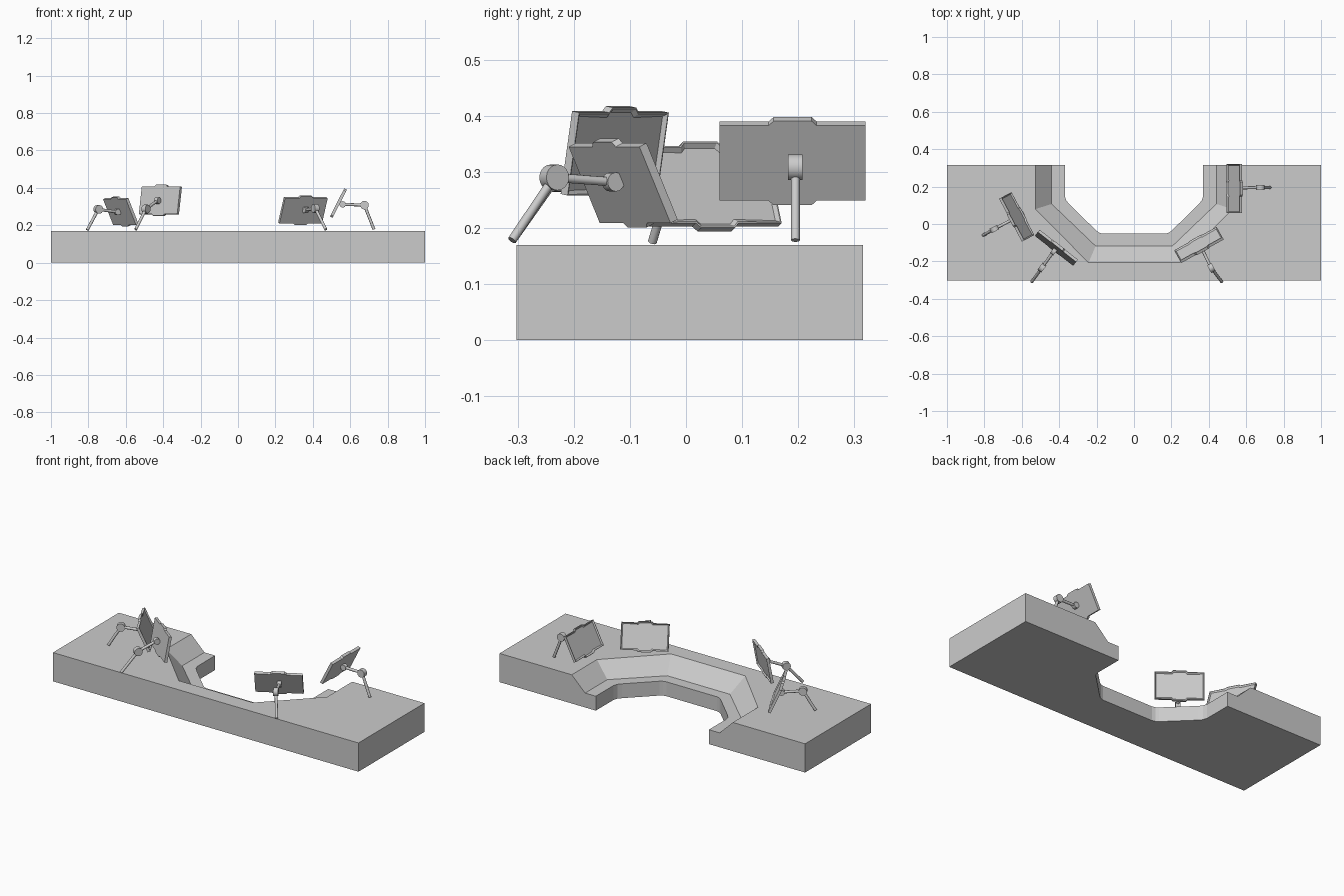
import bpy, bmesh
from math import sin, cos, radians
from mathutils import Vector, Matrix

if "Cube" in bpy.data.objects:
    bpy.data.objects.remove(bpy.data.objects["Cube"])


def make_object(name, bm):
    bmesh.ops.recalc_face_normals(bm, faces=bm.faces[:])
    me = bpy.data.meshes.new(name)
    bm.to_mesh(me)
    bm.free()
    ob = bpy.data.objects.new(name, me)
    bpy.context.collection.objects.link(ob)
    return ob


# Console desk: block with a stepped U-shaped cutout in its back side
TOP, LEDGE, BACK, FRONT = 0.17, 0.085, 0.315, -0.302


def mirrored(half):
    return half + [(-x, y) for x, y in reversed(half)]


rim = mirrored([(-0.527, BACK), (-0.527, 0.08), (-0.243, -0.207)])
slope_foot = mirrored([(-0.44, BACK), (-0.44, 0.107), (-0.205, -0.118)])
inner = mirrored([(-0.37, BACK), (-0.37, 0.15), (-0.362, 0.125), (-0.345, 0.105),
                  (-0.2, -0.037), (-0.185, -0.047), (-0.165, -0.052)])
block = [(1, BACK), (1, FRONT), (-1, FRONT), (-1, BACK)]

bm = bmesh.new()


def ring(points, z):
    return [bm.verts.new((x, y, z)) for x, y in points]


r, s = ring(rim, TOP), ring(slope_foot, LEDGE)
it, ib = ring(inner, LEDGE), ring(inner, 0)
bt, bb = ring(block, TOP), ring(block, 0)
bm.faces.new(r + bt)                      # desk top
bm.faces.new(s + it[::-1])                # lower ledge
bm.faces.new(ib + bb)                     # underside
for a, b in ((r, s), (it, ib), (bt, bb)):  # slope, knee wall, outer walls
    for i in range(len(a) - 1):
        bm.faces.new((a[i], a[i + 1], b[i + 1], b[i]))
bm.faces.new((bt[3], r[0], s[0], it[0], ib[0], bb[3]))      # left end
bm.faces.new((bt[0], r[-1], s[-1], it[-1], ib[-1], bb[0]))  # right end
make_object("console_desk", bm)


# Monitor panel: outline with top and bottom tabs, recessed screen on local +y
def panel(name, centre, yaw, tilt):
    w, h, t, tab = 0.13, 0.075, 0.008, 0.009
    top = [(-w, h), (-0.043, h), (-0.034, h + tab), (0.034, h + tab), (0.043, h), (w, h)]
    outline = top + [(-x, -z) for x, z in top]
    bm = bmesh.new()
    face = bm.faces.new([bm.verts.new((x, -t, z)) for x, z in outline])
    ext = bmesh.ops.extrude_face_region(bm, geom=[face])
    verts = [g for g in ext["geom"] if isinstance(g, bmesh.types.BMVert)]
    bmesh.ops.translate(bm, verts=verts, vec=(0, 2 * t, 0))
    bmesh.ops.recalc_face_normals(bm, faces=bm.faces[:])
    front = [f for f in bm.faces if f.normal.y > 0.9]
    bmesh.ops.inset_individual(bm, faces=front, thickness=0.003)
    bmesh.ops.inset_individual(bm, faces=front, thickness=0.008, depth=-0.007)
    ob = make_object(name, bm)
    ob.matrix_world = (Matrix.Translation(centre) @ Matrix.Rotation(radians(yaw), 4, 'Z')
                       @ Matrix.Rotation(radians(tilt), 4, 'X'))


def rod(name, a, b, radius, sides=12):
    a, b = Vector(a), Vector(b)
    bm = bmesh.new()
    bmesh.ops.create_cone(bm, cap_ends=True, segments=sides, radius1=radius,
                          radius2=radius, depth=(b - a).length)
    ob = make_object(name, bm)
    ob.matrix_world = (Matrix.Translation((a + b) / 2)
                       @ (b - a).to_track_quat('Z', 'Y').to_matrix().to_4x4())
    for p in ob.data.polygons:
        p.use_smooth = len(p.vertices) == 4


# Each monitor: panel centre, yaw, backward tilt, mount point, elbow, post foot
monitors = {
    "right": ((0.537, 0.19, 0.319), 90, 27, (0.56, 0.193, 0.312),
              (0.676, 0.195, 0.308), (0.727, 0.195, 0.178)),
    "front_right": ((0.347, -0.112, 0.28), 29, 25, (0.362, -0.13, 0.282),
                    (0.413, -0.235, 0.29), (0.47, -0.31, 0.178)),
    "front_left": ((-0.415, -0.127, 0.333), -38, -10, (-0.43, -0.147, 0.332),
                   (-0.492, -0.233, 0.287), (-0.547, -0.31, 0.178)),
    "left": ((-0.627, 0.038, 0.274), -62, 24, (-0.645, 0.027, 0.271),
             (-0.747, -0.027, 0.285), (-0.806, -0.06, 0.175)),
}
for side, (centre, yaw, tilt, mount, elbow, foot) in monitors.items():
    panel(side + "_monitor", centre, yaw, tilt)
    axis = Vector((cos(radians(yaw)), sin(radians(yaw)), 0))
    m, e = Vector(mount), Vector(elbow)
    rod(side + "_mount_hinge", m - axis * 0.011, m + axis * 0.011, 0.017, 16)
    rod(side + "_arm", m, e, 0.008)
    rod(side + "_elbow_joint", e - axis * 0.013, e + axis * 0.013, 0.023, 20)
    rod(side + "_post", e, foot, 0.008)
